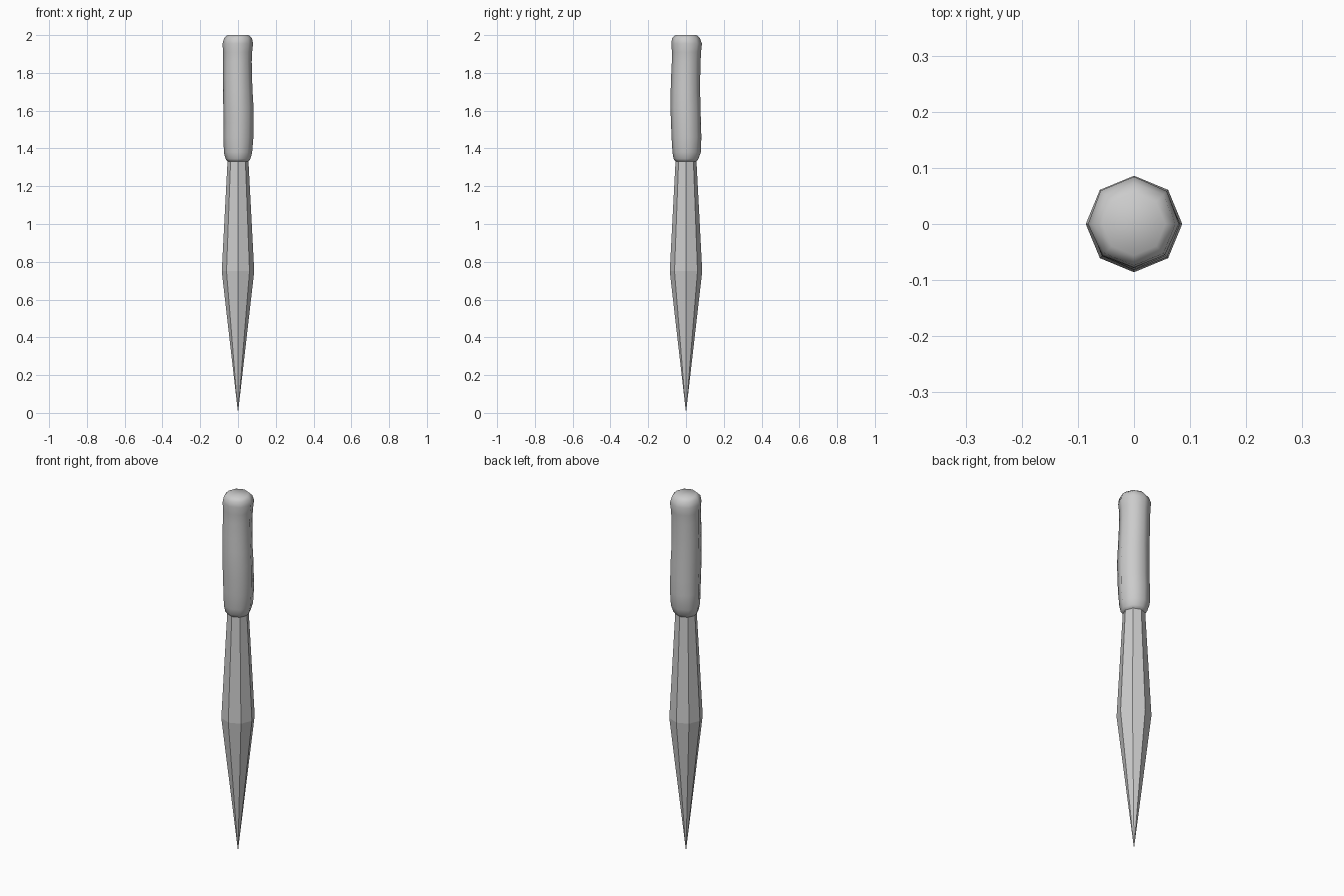
import bpy, bmesh, math

if "Cube" in bpy.data.objects:
    bpy.data.objects.remove(bpy.data.objects["Cube"])

SIDES = 8


def lathe(name, profile, smooth, wobble=None):
    """Eight-sided turned part from (radius, z) pairs; radius 0 makes a point."""
    bm = bmesh.new()
    rings = []
    for i, (r, z) in enumerate(profile):
        if r == 0:
            rings.append([bm.verts.new((0, 0, z))] * SIDES)
            continue
        ring = []
        for k in range(SIDES):
            a = math.tau * k / SIDES
            rr = r + (wobble(a, z) if wobble and 1 < i < len(profile) - 2 else 0)
            ring.append(bm.verts.new((rr * math.cos(a), rr * math.sin(a), z)))
        rings.append(ring)
    for low, high in zip(rings, rings[1:]):
        for k in range(SIDES):
            n = (k + 1) % SIDES
            corners = [low[k], low[n], high[n], high[k]]
            bm.faces.new(list(dict.fromkeys(corners)))
    for ring, flip in ((rings[0], True), (rings[-1], False)):
        if len(set(ring)) == SIDES:
            bm.faces.new(ring[::-1] if flip else ring)
    bmesh.ops.recalc_face_normals(bm, faces=bm.faces)
    mesh = bpy.data.meshes.new(name)
    bm.to_mesh(mesh)
    bm.free()
    obj = bpy.data.objects.new(name, mesh)
    bpy.context.collection.objects.link(obj)
    for p in mesh.polygons:
        p.use_smooth = smooth
    return obj


# Faceted spike blade
lathe("blade", [(0, 0), (0.086, 0.75), (0.055, 1.34)], False)


# Slightly uneven hand-wrapped grip
def uneven(a, z):
    return 0.0035 * math.sin(a + math.pi * (z - 1.38) / 0.3)


grip = [(0.055, 1.33), (0.066, 1.345), (0.075, 1.38), (0.079, 1.46),
        (0.079, 1.54), (0.080, 1.62), (0.078, 1.70), (0.077, 1.78),
        (0.076, 1.86), (0.077, 1.91), (0.081, 1.955), (0.074, 1.983), (0.056, 2.0)]
lathe("grip", grip, True, uneven)
